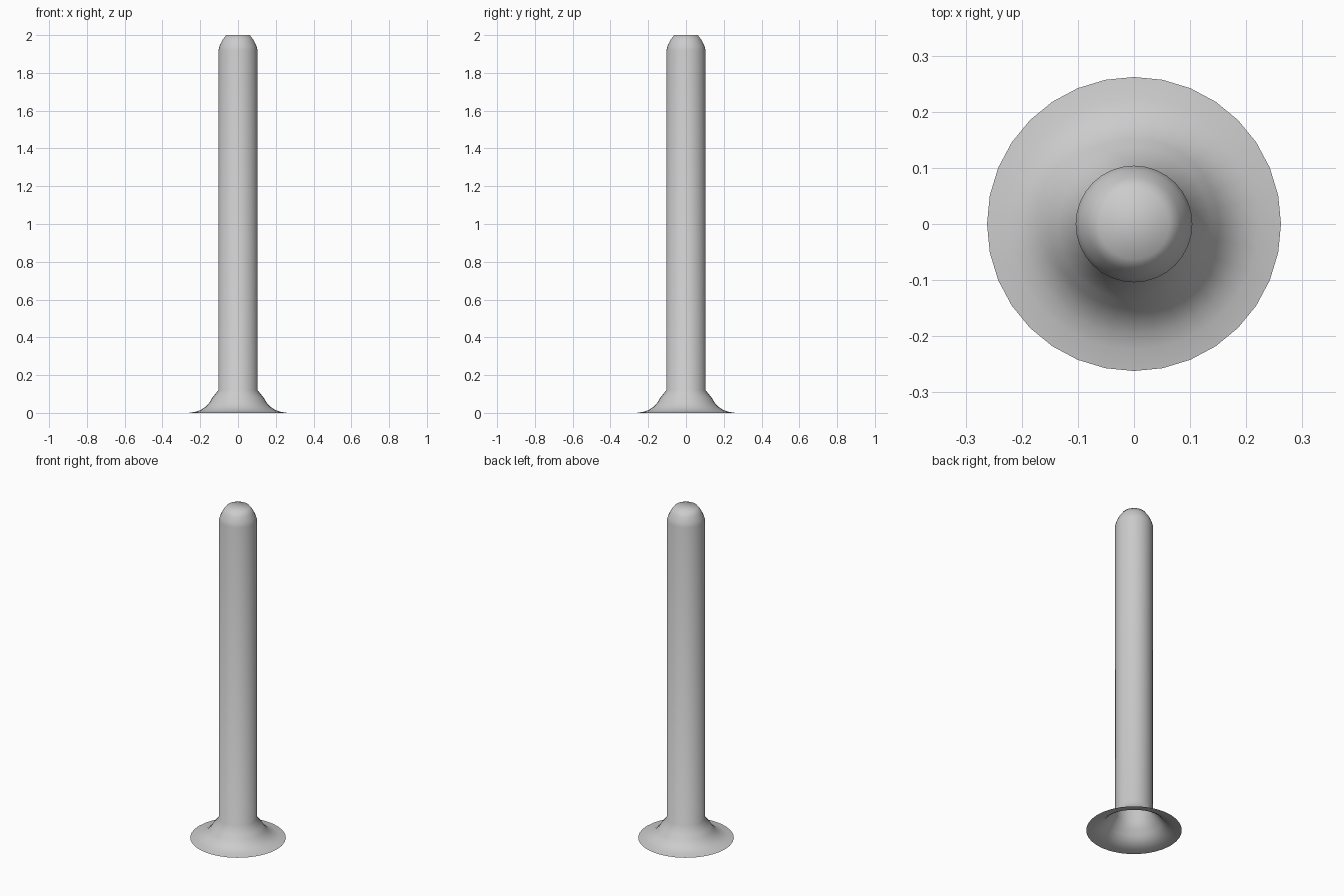
import bpy, bmesh, math

if "Cube" in bpy.data.objects:
    bpy.data.objects.remove(bpy.data.objects["Cube"])

SIDES = 32

# outline of the post: thin flared foot, straight shaft, rounded shoulder
profile = [(0.262, 0.0), (0.224, 0.006), (0.196, 0.016), (0.172, 0.032),
           (0.152, 0.054), (0.136, 0.08), (0.104, 0.12),
           (0.104, 1.92), (0.097, 1.944), (0.083, 1.973), (0.063, 2.0)]

bm = bmesh.new()
rings = []
for r, z in profile:
    rings.append([bm.verts.new((r * math.cos(2 * math.pi * i / SIDES),
                                r * math.sin(2 * math.pi * i / SIDES), z))
                  for i in range(SIDES)])

# walls, left open underneath
for a, b in zip(rings, rings[1:]):
    for i in range(SIDES):
        j = (i + 1) % SIDES
        bm.faces.new((a[i], a[j], b[j], b[i]))

# flat cap on top
bm.faces.new(rings[-1])

mesh = bpy.data.meshes.new("flared_post")
bm.to_mesh(mesh)
bm.free()
post = bpy.data.objects.new("flared_post", mesh)
bpy.context.collection.objects.link(post)
bpy.context.view_layer.objects.active = post
post.select_set(True)
bpy.ops.object.shade_smooth_by_angle(angle=math.radians(60))
